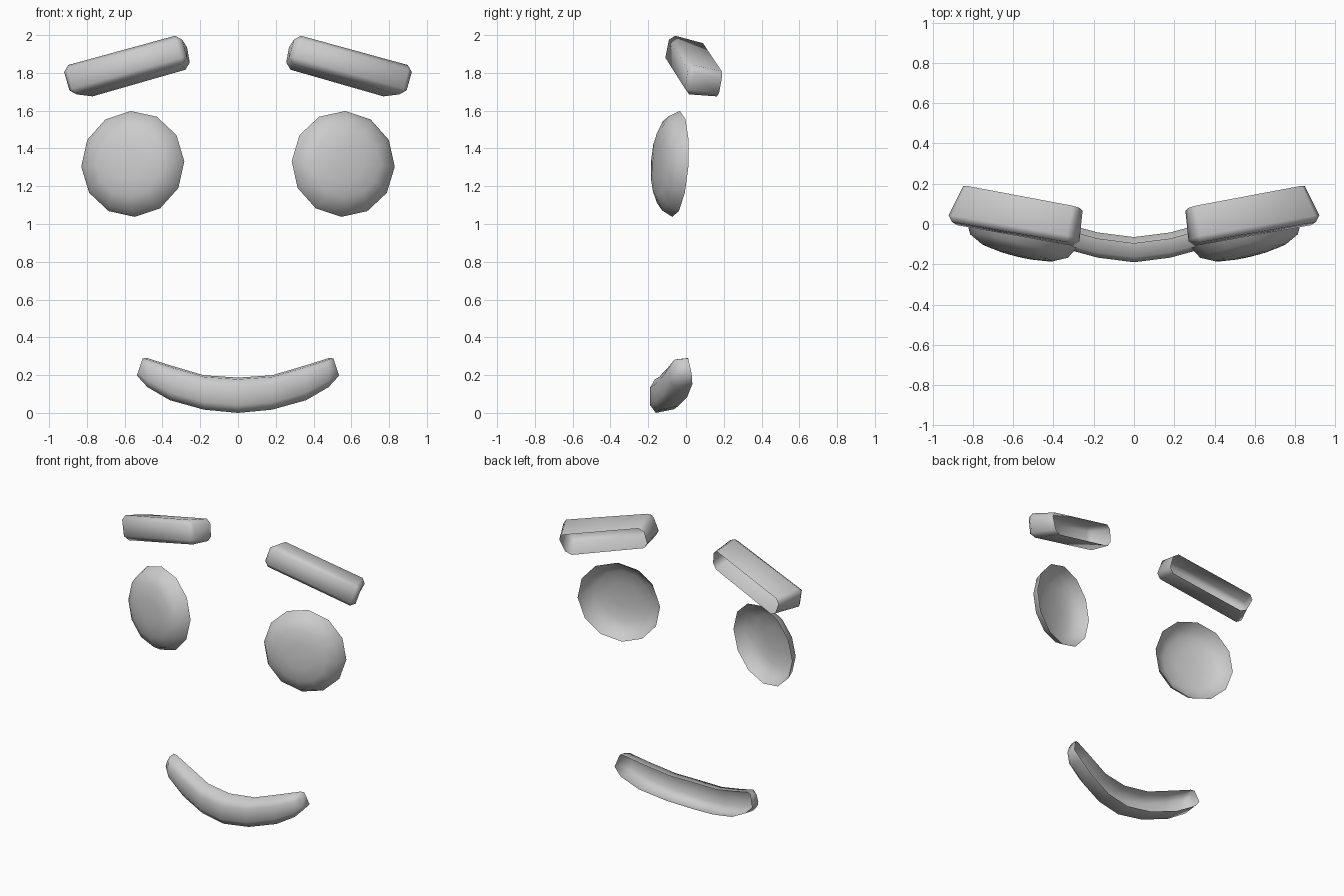
import bpy, bmesh, math
from mathutils import Vector, Euler

if "Cube" in bpy.data.objects:
    bpy.data.objects.remove(bpy.data.objects["Cube"])

grey = bpy.data.materials.new("plain_grey")
grey.diffuse_color = (0.6, 0.6, 0.6, 1)
grey.use_nodes = True
grey.node_tree.nodes["Principled BSDF"].inputs["Base Color"].default_value = grey.diffuse_color


def finish(bm, name):
    """Turn a back-open shell into a smooth object facing the front."""
    bmesh.ops.recalc_face_normals(bm, faces=bm.faces[:])
    bm.normal_update()
    if sum(f.normal.y * f.calc_area() for f in bm.faces) > 0:
        bmesh.ops.reverse_faces(bm, faces=bm.faces[:])
    for f in bm.faces:
        f.smooth = True
    me = bpy.data.meshes.new(name)
    bm.to_mesh(me)
    bm.free()
    me.materials.append(grey)
    ob = bpy.data.objects.new(name, me)
    bpy.context.collection.objects.link(ob)


def loft(bm, rings, closed):
    """Bridge successive rings of vertices with quads."""
    for a, b in zip(rings, rings[1:]):
        n = len(a)
        for i in range(n if closed else n - 1):
            j = (i + 1) % n
            bm.faces.new((a[i], a[j], b[j], b[i]))


# Eyebrow: slanted bevelled box, open at the back
def eyebrow(side, name):
    bm = bmesh.new()
    front = [(.31, -.09, 2.012), (.94, .02, 1.84), (.90, -.005, 1.68), (.265, -.12, 1.86)]
    back = [(.275, .085, 1.965), (.86, .195, 1.80), (.80, .17, 1.667), (.25, .06, 1.825)]
    rings = [[bm.verts.new((side * x, y, z)) for x, y, z in r] for r in (front, back)]
    bm.faces.new(rings[0])
    loft(bm, rings, True)
    bmesh.ops.bevel(bm, geom=[e for e in bm.edges if not e.is_boundary],
                    offset=.03, segments=1, profile=.5, affect='EDGES')
    finish(bm, name)


# Eye: shallow twelve-sided dome, open at the back
def eye(side, name):
    bm = bmesh.new()
    turn = Euler((math.radians(-3.5), 0, math.radians(13.7))).to_matrix()
    centre = Vector((.557, -.053, 1.318))

    def place(x, y, z):
        p = turn @ Vector((x, y, z)) + centre
        return bm.verts.new((side * p.x, p.y, p.z))

    rings = []
    for r, depth in ((.281, 0), (.25, .058), (.18, .093), (.09, .106)):
        angles = [math.radians(-3 + 30 * k) for k in range(12)]
        rings.append([place(r * math.cos(a), -depth, r * math.sin(a)) for a in angles])
    loft(bm, rings, True)
    tip = place(0, -.109, 0)
    for i in range(12):
        bm.faces.new((rings[-1][i], rings[-1][(i + 1) % 12], tip))
    finish(bm, name)


# Mouth: curved trough lofted along x, open at the back
def mouth(name):
    bm = bmesh.new()
    section = [(.095, 1), (.025, .95), (0, .72), (0, .22), (.03, 0), (.125, .1)]
    # x, front y, top z, bottom z, depth scale
    half = [(0, -.19, .19, .003, 1), (.18, -.167, .202, .02, 1),
            (.36, -.118, .255, .07, 1), (.48, -.085, .293, .14, .95),
            (.535, -.045, .292, .20, .6)]
    stations = [(-s[0],) + s[1:] for s in half[:0:-1]] + half
    rings = []
    for x, y, zt, zb, k in stations:
        # the end sections lean inwards at the top
        lean = .03 * (1 if x > .5 else -1 if x < -.5 else 0)
        rings.append([bm.verts.new((x - lean * h, y + d * k, zb + (zt - zb) * h))
                      for d, h in section])
    loft(bm, rings, False)
    bm.faces.new(rings[0])
    bm.faces.new(rings[-1])
    # lowest point rests on the floor
    low = min(v.co.z for v in bm.verts)
    bmesh.ops.translate(bm, vec=(0, 0, -low), verts=bm.verts[:])
    finish(bm, name)


for side, label in ((-1, "left"), (1, "right")):
    eyebrow(side, label + "_eyebrow")
    eye(side, label + "_eye")
mouth("mouth")
